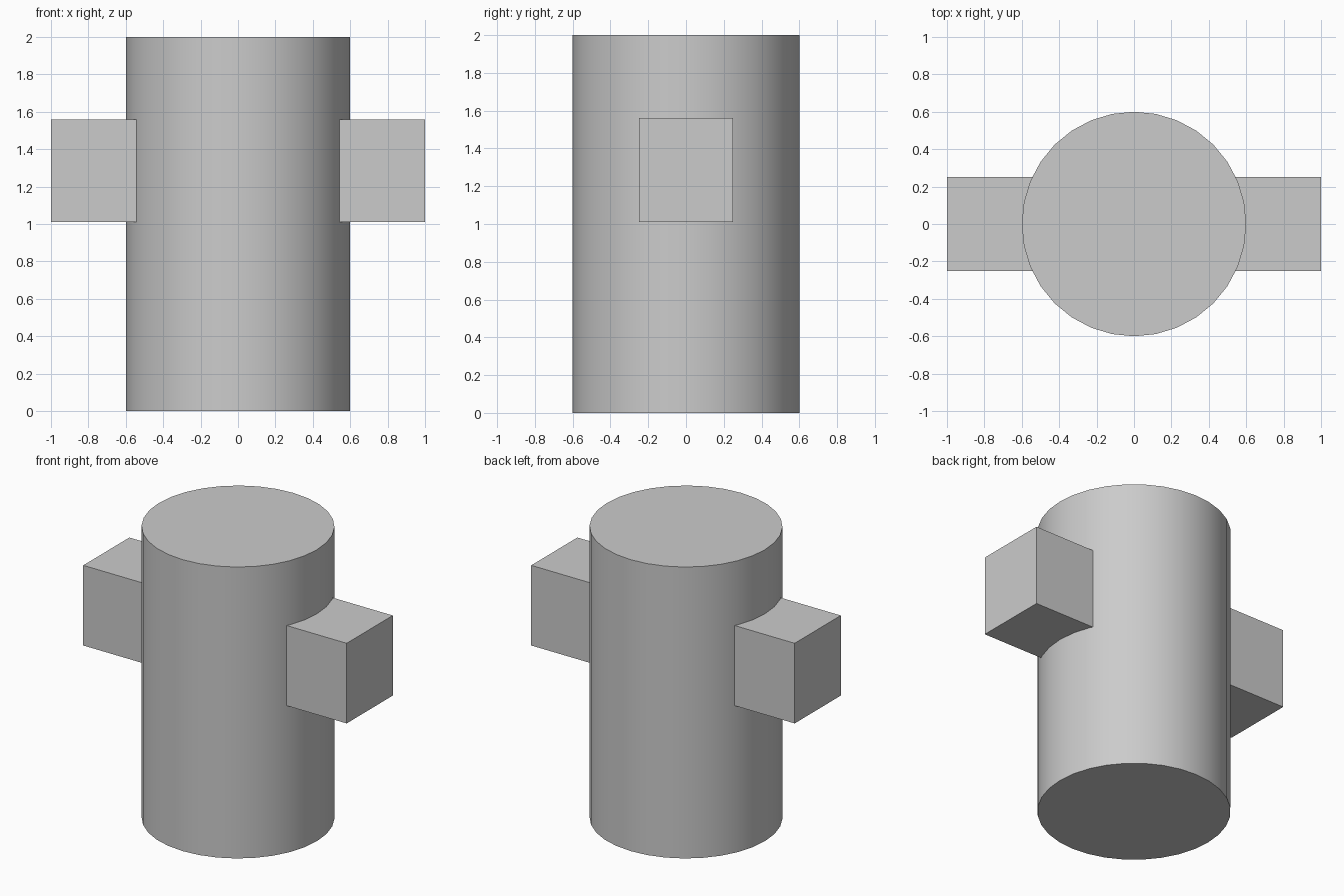
import bpy
import math

default = bpy.data.objects.get("Cube")
if default:
    bpy.data.objects.remove(default, do_unlink=True)

# Single plain grey
grey = bpy.data.materials.new("light_grey")
grey.use_nodes = True
colour = (0.6, 0.6, 0.6, 1.0)
grey.diffuse_color = colour
grey.node_tree.nodes["Principled BSDF"].inputs["Base Color"].default_value = colour

RADIUS, HEIGHT = 0.6, 2.0
ARM_INNER, ARM_OUTER = 0.5, 1.0
ARM_DEPTH, ARM_BOTTOM, ARM_TOP = 0.5, 1.01, 1.56

# Upright cylindrical body with smooth sides and sharp rims
bpy.ops.mesh.primitive_cylinder_add(vertices=32, radius=RADIUS, depth=HEIGHT,
                                    location=(0, 0, HEIGHT / 2))
body = bpy.context.object
body.name = "body"
body.data.materials.append(grey)
bpy.ops.object.shade_smooth_by_angle(angle=math.radians(30))


# Square block arms, sunk slightly into the body on each side
def add_arm(name, side):
    centre = (side * (ARM_INNER + ARM_OUTER) / 2, 0, (ARM_BOTTOM + ARM_TOP) / 2)
    bpy.ops.mesh.primitive_cube_add(size=1, location=centre)
    arm = bpy.context.object
    arm.name = name
    arm.scale = (ARM_OUTER - ARM_INNER, ARM_DEPTH, ARM_TOP - ARM_BOTTOM)
    bpy.ops.object.transform_apply(location=False, rotation=False, scale=True)
    arm.data.materials.append(grey)


add_arm("left_arm", 1)
add_arm("right_arm", -1)
